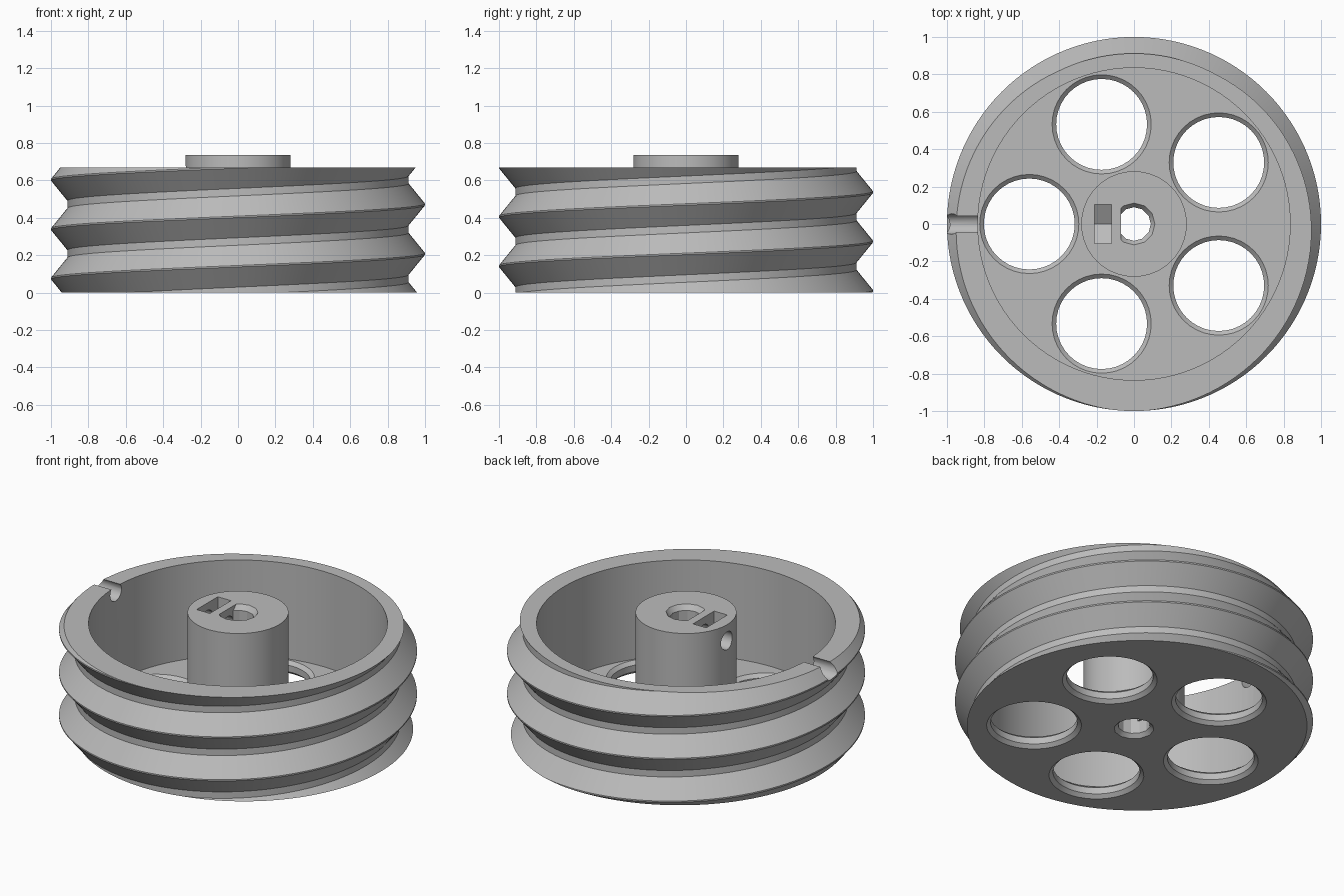
import bpy, bmesh, math
from mathutils import Vector, Matrix

if "Cube" in bpy.data.objects:
    bpy.data.objects.remove(bpy.data.objects["Cube"], do_unlink=True)

HEIGHT, PITCH, FLOOR = 0.668, 0.264, 0.08
HUB_TOP, SCREW_Z = 0.735, 0.635

grey = bpy.data.materials.new("plain_grey")
grey.use_nodes = True
grey.diffuse_color = (0.5, 0.5, 0.5, 1)
grey.node_tree.nodes["Principled BSDF"].inputs["Base Color"].default_value = (0.5, 0.5, 0.5, 1)


def finish(bm, name):
    bmesh.ops.recalc_face_normals(bm, faces=bm.faces)
    mesh = bpy.data.meshes.new(name)
    bm.to_mesh(mesh)
    bm.free()
    obj = bpy.data.objects.new(name, mesh)
    bpy.context.collection.objects.link(obj)
    mesh.materials.append(grey)
    return obj


def slice_off(bm, point, outward):
    """Cut away everything beyond a plane and close the opening."""
    geom = bm.verts[:] + bm.edges[:] + bm.faces[:]
    bmesh.ops.bisect_plane(bm, geom=geom, plane_co=point, plane_no=outward,
                           clear_outer=True, dist=1e-5)
    bmesh.ops.holes_fill(bm, edges=[e for e in bm.edges if e.is_boundary], sides=0)


def lathe(profile, sides, centre=(0, 0)):
    """Closed solid of revolution from (radius, height) points."""
    bm = bmesh.new()
    rings = []
    for r, z in profile:
        rings.append([bm.verts.new((centre[0] + r * math.cos(math.tau * i / sides),
                                    centre[1] + r * math.sin(math.tau * i / sides), z))
                      for i in range(sides)])
    for a, b in zip(rings, rings[1:]):
        for i in range(sides):
            k = (i + 1) % sides
            bm.faces.new((a[i], a[k], b[k], b[i]))
    bm.faces.new(rings[0][::-1])
    bm.faces.new(rings[-1])
    return bm


def threaded_drum(columns=120):
    """Helical V ridge with a narrow flat root, trimmed top and bottom."""
    tip, root = 0.004, 0.02
    section = [(-tip, 1.0), (tip, 1.0),
               (PITCH / 2 - root, 0.912), (PITCH / 2 + root, 0.912)]
    rows = [(k * PITCH + dz, r) for k in range(-3, 5) for dz, r in section]
    bm = bmesh.new()
    grid = []
    for i in range(columns):
        a = math.tau * i / columns
        rise = 0.075 + PITCH * (a - math.pi) / math.tau
        grid.append([bm.verts.new((r * math.cos(a), r * math.sin(a), z + rise))
                     for z, r in rows])
    step = len(section)
    for i in range(columns):
        last = i == columns - 1
        left = grid[i]
        right = grid[0][step:] if last else grid[i + 1]
        for j in range(len(right) - 1):
            bm.faces.new((left[j], right[j], right[j + 1], left[j + 1]))
    slice_off(bm, (0, 0, 0), (0, 0, -1))
    slice_off(bm, (0, 0, HEIGHT), (0, 0, 1))
    return finish(bm, "threaded_wheel")


wheel = threaded_drum()


def combine(bm, operation="DIFFERENCE"):
    tool = finish(bm, "helper")
    tool.hide_render = True
    mod = wheel.modifiers.new("cut", "BOOLEAN")
    mod.operation, mod.solver, mod.object = operation, "EXACT", tool
    bpy.context.view_layer.objects.active = wheel
    bpy.ops.object.modifier_apply(modifier=mod.name)
    bpy.data.objects.remove(tool, do_unlink=True)


# Hollow cup and central hub
combine(lathe([(0.835, FLOOR), (0.835, 1)], 96))
combine(lathe([(0.282, FLOOR / 2), (0.282, HUB_TOP)], 64), "UNION")

# Five chamfered holes through the floor
for n in range(5):
    a = math.pi + n * math.tau / 5
    combine(lathe([(0.265, -0.05), (0.265, 0), (0.243, 0.02),
                   (0.243, FLOOR - 0.02), (0.265, FLOOR), (0.265, 0.12)],
                  40, (0.56 * math.cos(a), 0.56 * math.sin(a))))

# Shaft bore: round at the bottom, flat on one side above
combine(lathe([(0.112, -0.05), (0.112, 0), (0.09, 0.022), (0.09, 0.1)], 12))
bore = lathe([(0.09, 0.09), (0.09, HUB_TOP - 0.03), (0.112, HUB_TOP), (0.112, 0.8)], 12)
slice_off(bore, (-0.07, 0, 0), (-1, 0, 0))
combine(bore)

# Nut pocket with a pointed bottom, open at the hub top
pocket = bmesh.new()
outline = [(-0.103, 0.9), (-0.103, SCREW_Z - 0.06), (0, SCREW_Z - 0.119),
           (0.103, SCREW_Z - 0.06), (0.103, 0.9)]
face = pocket.faces.new([pocket.verts.new((-0.21, y, z)) for y, z in outline])
grown = bmesh.ops.extrude_face_region(pocket, geom=[face])
bmesh.ops.translate(pocket, vec=(0.09, 0, 0),
                    verts=[v for v in grown["geom"] if isinstance(v, bmesh.types.BMVert)])
combine(pocket)

# Screw hole running from the rim notch into the bore
screw = lathe([(0.055, 0.03), (0.055, 1.1)], 24)
bmesh.ops.transform(screw, verts=screw.verts,
                    matrix=Matrix.Translation(Vector((0, 0, SCREW_Z)))
                    @ Matrix.Rotation(-math.pi / 2, 4, "Y"))
combine(screw)

bpy.ops.object.select_all(action="DESELECT")
wheel.select_set(True)
bpy.context.view_layer.objects.active = wheel
bpy.ops.object.shade_smooth_by_angle(angle=math.radians(25))
